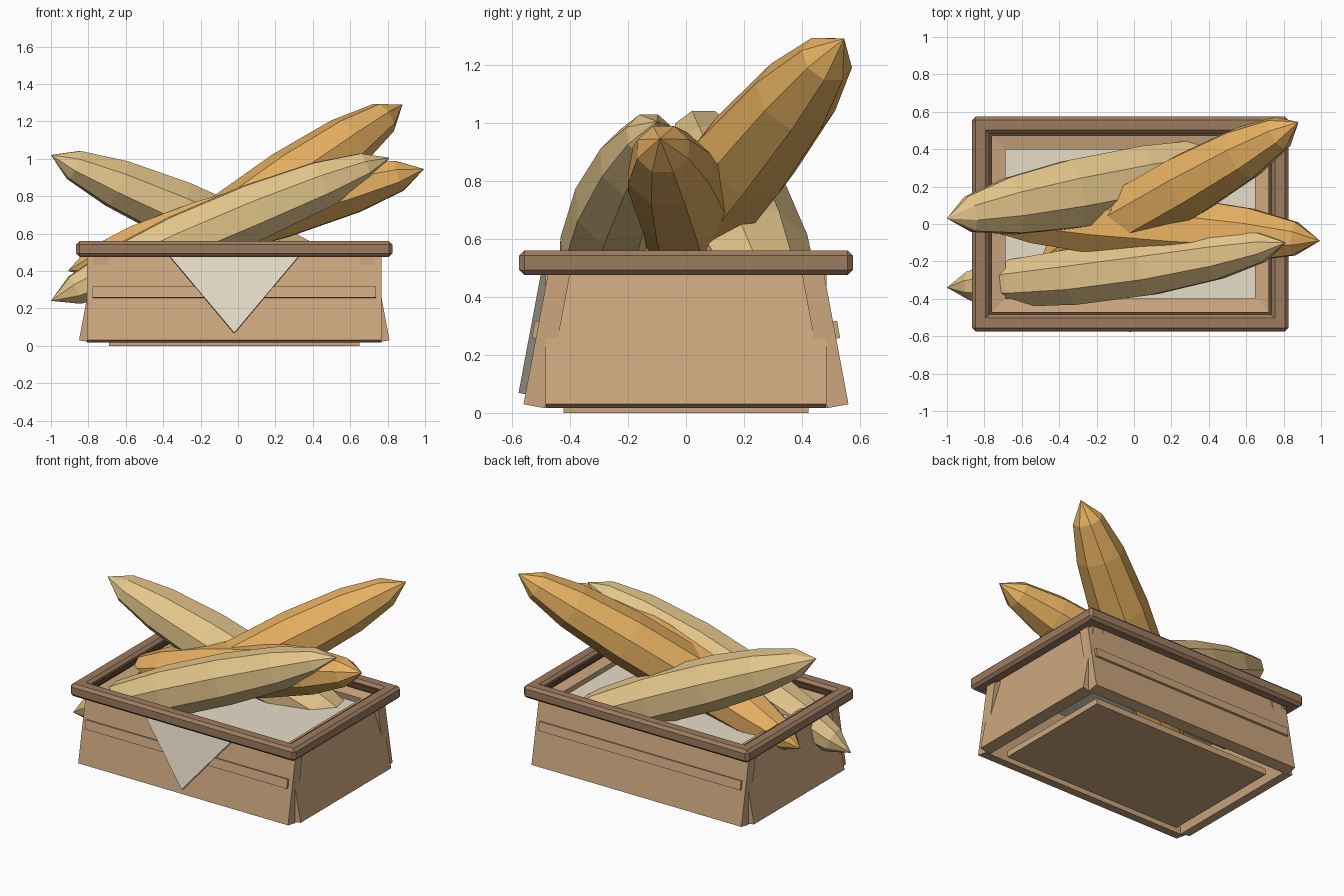
import bpy, bmesh, math
from mathutils import Matrix, Vector

old = bpy.data.objects.get("Cube")
if old:
    bpy.data.objects.remove(old, do_unlink=True)


def material(name, rgb):
    lin = [((c / 255 + 0.055) / 1.055) ** 2.4 for c in rgb] + [1]
    m = bpy.data.materials.new(name)
    m.use_nodes = True
    m.diffuse_color = lin
    bsdf = next(n for n in m.node_tree.nodes if n.type == 'BSDF_PRINCIPLED')
    bsdf.inputs["Base Color"].default_value = lin
    return m


WOOD = material("light wood", (204, 167, 126))
RIM = material("rim wood", (157, 124, 96))
DARK = material("dark wood", (96, 71, 55))
CLOTH = material("linen", (231, 221, 201))
PALE = material("pale crust", (228, 198, 139))
GOLD = material("golden crust", (232, 178, 98))


def finish(name, bm, mat):
    bmesh.ops.recalc_face_normals(bm, faces=bm.faces)
    mesh = bpy.data.meshes.new(name)
    bm.to_mesh(mesh)
    bm.free()
    mesh.materials.append(mat)
    ob = bpy.data.objects.new(name, mesh)
    bpy.context.scene.collection.objects.link(ob)


def box(name, size, centre, mat, frame=Matrix(), bevel=0):
    bm = bmesh.new()
    bmesh.ops.create_cube(bm, size=1, matrix=frame @ Matrix.Translation(centre) @ Matrix.Diagonal((*size, 1)))
    if bevel:
        bmesh.ops.bevel(bm, geom=bm.edges[:], offset=bevel, segments=1, affect='EDGES')
    finish(name, bm, mat)


CX = -0.02
LEAN = math.radians(10.6)
HEIGHT, THICK = 0.485, 0.075


def wall_frame(turn, dist):
    # Local x runs along the wall, y points inward, z climbs the slope
    return (Matrix.Translation((CX, 0, 0)) @ Matrix.Rotation(turn, 4, 'Z')
            @ Matrix.Translation((0, -dist, 0.03)) @ Matrix.Rotation(-LEAN, 4, 'X'))


# Leaning walls, with rails on the long sides
walls = [("front", 0, 0.56, 1.575), ("left", 1, 0.83, 0.97),
         ("back", 2, 0.56, 1.575), ("right", 3, 0.83, 0.97)]
for side, quarter, dist, width in walls:
    frame = wall_frame(quarter * math.pi / 2, dist)
    box(side + "_wall", (width, THICK, HEIGHT), (0, THICK / 2, HEIGHT / 2), WOOD, frame)
    if side in ("front", "back"):
        box(side + "_rail", (1.515, 0.04, 0.06), (0, 0.006, 0.26), WOOD, frame)

# Floor
box("floor", (1.34, 0.845, 0.04), (CX, 0, 0.02), WOOD)

# Chamfered rim with a dark inner ledge
for s, end in ((-1, "front"), (1, "back")):
    box(end + "_rim", (1.69, 0.09, 0.085), (CX, s * 0.53, 0.5175), RIM, bevel=0.018)
    box(end + "_ledge", (1.53, 0.02, 0.03), (CX, s * 0.48, 0.525), DARK)
for s, end in ((-1, "right"), (1, "left")):
    box(end + "_rim", (0.09, 1.15, 0.085), (CX + s * 0.8, 0, 0.5175), RIM, bevel=0.018)
    box(end + "_ledge", (0.02, 0.97, 0.03), (CX + s * 0.75, 0, 0.525), DARK)

# Linen lining and the corner draped over the front
box("cloth_lining", (1.38, 0.86, 0.008), (CX, 0, 0.45), CLOTH)
bm = bmesh.new()
drape = bm.faces.new([bm.verts.new(p) for p in ((-0.37, 0.002, 0.483), (0.37, 0.002, 0.483), (0, 0.002, 0.035))])
grown = bmesh.ops.extrude_face_region(bm, geom=[drape])["geom"]
bmesh.ops.translate(bm, vec=(0, -0.026, 0), verts=[g for g in grown if isinstance(g, bmesh.types.BMVert)])
bm.transform(wall_frame(0, 0.56))
finish("cloth_drape", bm, CLOTH)

# Pointed faceted loaves: (position along the loaf, radius)
PROFILE = [(0.07, 0.085), (0.2, 0.135), (0.38, 0.162), (0.6, 0.162), (0.8, 0.135), (0.93, 0.085)]
SIDES = 8


def loaf(name, start, end, mat, bow, wide=1, tall=1):
    a, b = Vector(start), Vector(end)
    turn = (b - a).to_track_quat('Z', 'Y')
    bm = bmesh.new()
    rings = []
    for t, r in PROFILE:
        mid = a.lerp(b, t) + Vector(bow) * math.sin(math.pi * t)
        ring = []
        for i in range(SIDES):
            ang = math.tau * (i + 0.5) / SIDES
            ring.append(bm.verts.new(mid + turn @ Vector((wide * math.cos(ang), tall * math.sin(ang), 0)) * r))
        rings.append(ring)
    for lo, hi in zip(rings, rings[1:]):
        for i in range(SIDES):
            j = (i + 1) % SIDES
            bm.faces.new((lo[i], lo[j], hi[j], hi[i]))
    for tip, ring in ((a, rings[0]), (b, rings[-1])):
        v = bm.verts.new(tip)
        for i in range(SIDES):
            bm.faces.new((v, ring[i], ring[(i + 1) % SIDES]))
    finish(name, bm, mat)


loaf("front_loaf", (-1.0, -0.34, 0.24), (0.81, -0.1, 1.005), PALE, (0, -0.035, 0.018))
loaf("back_loaf", (-1.0, 0.03, 1.02), (0.76, 0.37, 0.23), PALE, (0, 0, 0.01), 1.22, 1.03)
loaf("tall_loaf", (-0.59, -0.29, 0.25), (0.88, 0.545, 1.29), GOLD, (0, 0, 0.012), 1.12, 1.08)
loaf("middle_loaf", (-0.91, 0.07, 0.4), (0.995, -0.09, 0.945), GOLD, (0, 0, 0.01), 1.13, 1.05)
